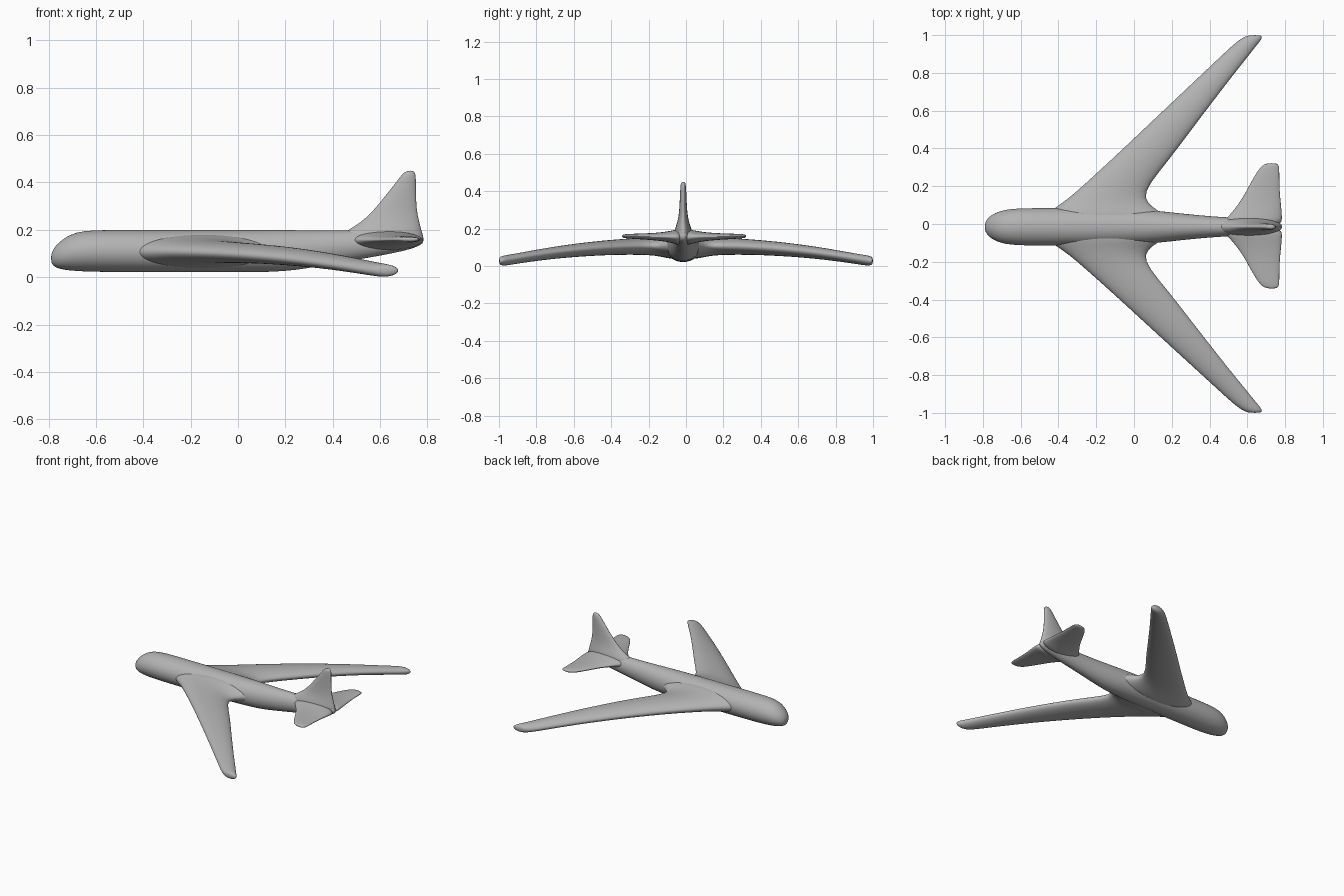
import bpy, bmesh, math
from mathutils import Vector

cube = bpy.data.objects.get("Cube")
if cube:
    bpy.data.objects.remove(cube, do_unlink=True)

# One plain grey for the whole aircraft
grey = bpy.data.materials.new("plain_grey")
grey.use_nodes = True
colour = (0.45, 0.45, 0.45, 1)
grey.diffuse_color = colour
grey.node_tree.nodes["Principled BSDF"].inputs["Base Color"].default_value = colour

MID = -0.015      # y of the body's centre line
SIDES = 24


def loft(name, sections):
    """Skin elliptical sections given as (centre, half axis, half axis)."""
    bm = bmesh.new()
    rings = []
    for c, u, v in sections:
        angles = [2 * math.pi * i / SIDES for i in range(SIDES)]
        rings.append([bm.verts.new(Vector(c) + Vector(u) * math.cos(a) + Vector(v) * math.sin(a))
                      for a in angles])
    for a, b in zip(rings, rings[1:]):
        for i in range(SIDES):
            j = (i + 1) % SIDES
            bm.faces.new((a[i], a[j], b[j], b[i]))
    bm.faces.new(rings[0])
    bm.faces.new(rings[-1])
    bmesh.ops.recalc_face_normals(bm, faces=bm.faces)
    for f in bm.faces:
        f.smooth = True
    me = bpy.data.meshes.new(name)
    bm.to_mesh(me)
    bm.free()
    me.materials.append(grey)
    ob = bpy.data.objects.new(name, me)
    bpy.context.collection.objects.link(ob)
    sub = ob.modifiers.new("smooth", "SUBSURF")
    sub.levels = sub.render_levels = 1
    return ob


def panel(name, rows, side):
    """Sideways surface; rows are (span, front x, rear x, low z, high z)."""
    out = []
    for t, x0, x1, z0, z1 in rows:
        y = side * t + MID * max(0, 1 - t)
        out.append((((x0 + x1) / 2, y, (z0 + z1) / 2), ((x1 - x0) / 2, 0, 0), (0, 0, (z1 - z0) / 2)))
    return loft(name, out)


# Fuselage: x, half width, low z, high z
body = [(-0.79, 0.015, 0.065, 0.095), (-0.78, 0.04, 0.045, 0.12), (-0.755, 0.064, 0.034, 0.15),
        (-0.71, 0.085, 0.027, 0.182), (-0.65, 0.097, 0.023, 0.198), (-0.55, 0.1, 0.021, 0.2),
        (-0.4, 0.1, 0.02, 0.2), (-0.1, 0.098, 0.02, 0.2), (0.06, 0.092, 0.02, 0.2),
        (0.2, 0.077, 0.023, 0.2), (0.3, 0.066, 0.038, 0.198), (0.4, 0.057, 0.055, 0.197),
        (0.5, 0.05, 0.073, 0.198), (0.6, 0.046, 0.09, 0.2), (0.7, 0.04, 0.11, 0.2),
        (0.76, 0.028, 0.128, 0.195), (0.785, 0.012, 0.145, 0.175)]
loft("fuselage", [((x, MID, (a + b) / 2), (0, w, 0), (0, 0, (b - a) / 2)) for x, w, a, b in body])

# Swept wings, thick and flared at the root, drooping to the tips
wing = [(0, -0.5, 0.22, 0.035, 0.185), (0.07, -0.455, 0.16, 0.038, 0.18),
        (0.1, -0.42, 0.1, 0.045, 0.17), (0.15, -0.345, 0.053, 0.055, 0.16),
        (0.22, -0.265, 0.078, 0.06, 0.152), (0.36, -0.11, 0.195, 0.06, 0.143),
        (0.5, 0.04, 0.3, 0.054, 0.13), (0.63, 0.18, 0.4, 0.045, 0.114),
        (0.76, 0.32, 0.5, 0.032, 0.094), (0.89, 0.46, 0.605, 0.014, 0.07),
        (0.95, 0.525, 0.652, 0.004, 0.06), (0.985, 0.57, 0.682, 0.0, 0.054),
        (1.0, 0.605, 0.675, 0.012, 0.045)]

# Tailplane with a soft root
tailplane = [(0, 0.45, 0.785, 0.105, 0.2), (0.045, 0.49, 0.785, 0.118, 0.193),
             (0.09, 0.53, 0.782, 0.13, 0.184), (0.15, 0.575, 0.775, 0.137, 0.177),
             (0.22, 0.612, 0.77, 0.142, 0.174), (0.29, 0.652, 0.77, 0.146, 0.172),
             (0.32, 0.677, 0.768, 0.149, 0.17), (0.332, 0.705, 0.755, 0.153, 0.166)]

for label, side in (("front", -1), ("back", 1)):
    panel(label + "_wing", wing, side)
    panel(label + "_tailplane", tailplane, side)

# Fin: z, front x, rear x, half thickness
fin = [(0.14, 0.42, 0.785, 0.045), (0.175, 0.43, 0.785, 0.05), (0.2, 0.465, 0.775, 0.044),
       (0.23, 0.515, 0.768, 0.033), (0.26, 0.55, 0.76, 0.026), (0.3, 0.587, 0.754, 0.021),
       (0.36, 0.635, 0.752, 0.018), (0.41, 0.675, 0.752, 0.016), (0.438, 0.695, 0.75, 0.014),
       (0.45, 0.715, 0.74, 0.008)]
loft("fin", [(((a + b) / 2, MID, z), ((b - a) / 2, 0, 0), (0, w, 0)) for z, a, b, w in fin])
